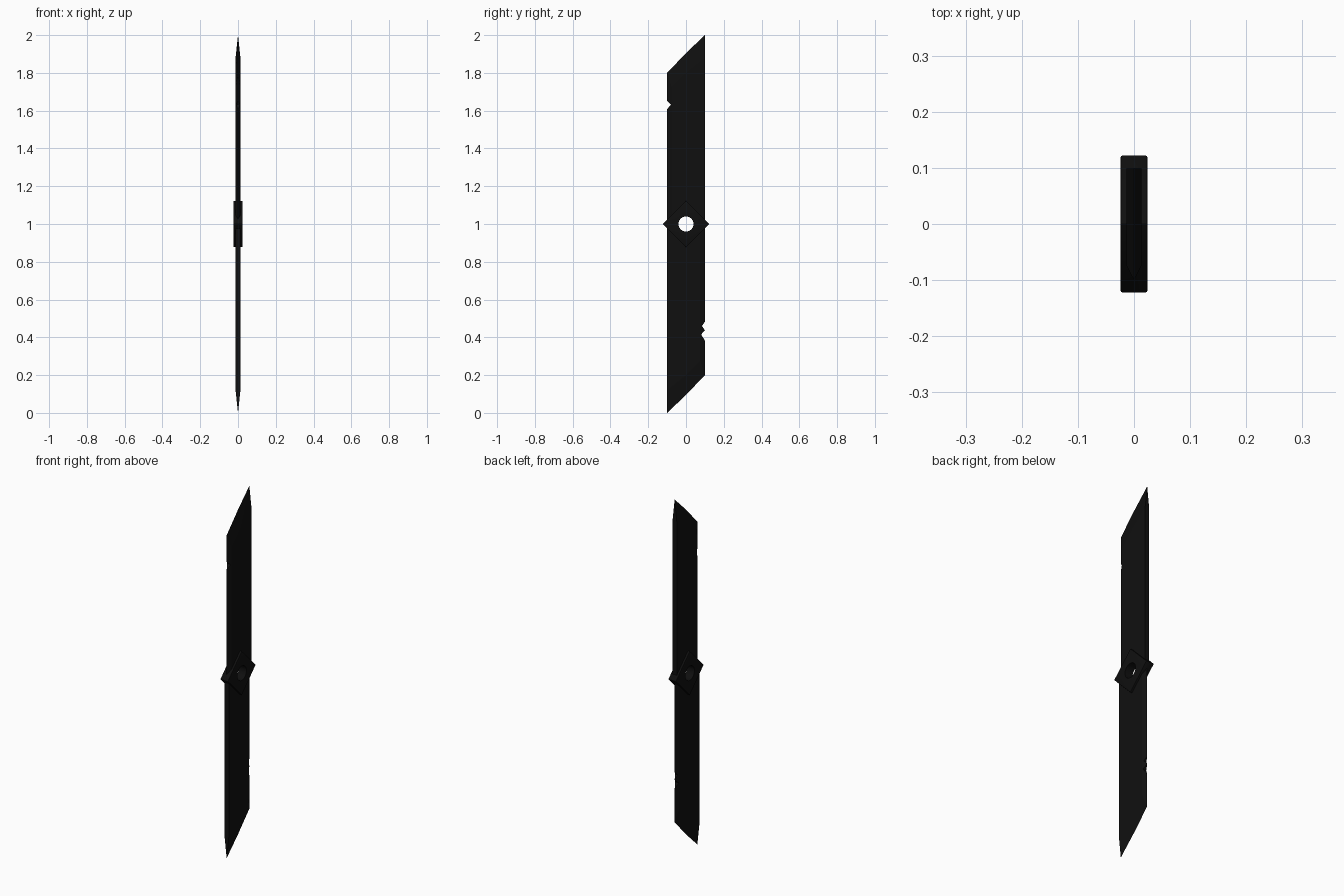
import bpy, bmesh, math
from mathutils import Matrix

cube = bpy.data.objects.get("Cube")
if cube:
    bpy.data.objects.remove(cube, do_unlink=True)


def material(name, rgb):
    m = bpy.data.materials.new(name)
    m.use_nodes = True
    m.diffuse_color = (*rgb, 1)
    m.node_tree.nodes["Principled BSDF"].inputs["Base Color"].default_value = (*rgb, 1)
    return m


black = material("blackened steel", (0.005, 0.005, 0.005))


def finish(name, bm):
    bmesh.ops.recalc_face_normals(bm, faces=bm.faces)
    mesh = bpy.data.meshes.new(name)
    bm.to_mesh(mesh)
    bm.free()
    mesh.materials.append(black)
    ob = bpy.data.objects.new(name, mesh)
    bpy.context.collection.objects.link(ob)
    return ob


def hull(name, points):
    bm = bmesh.new()
    for p in points:
        bm.verts.new(p)
    out = bmesh.ops.convex_hull(bm, input=bm.verts)
    bmesh.ops.delete(bm, geom=list({v for v in out["geom_interior"]}), context="VERTS")
    bmesh.ops.dissolve_limit(bm, angle_limit=0.01, verts=bm.verts, edges=bm.edges)
    return finish(name, bm)


def cut(ob, cutter):
    cutter.hide_render = True
    mod = ob.modifiers.new("cut", "BOOLEAN")
    mod.operation = "DIFFERENCE"
    mod.solver = "EXACT"
    mod.object = cutter
    bpy.context.view_layer.objects.active = ob
    bpy.ops.object.modifier_apply(modifier=mod.name)
    bpy.data.objects.remove(cutter, do_unlink=True)


def cut_hole(ob):
    bm = bmesh.new()
    bmesh.ops.create_cone(bm, cap_ends=True, segments=32, radius1=0.04, radius2=0.04, depth=0.2,
                          matrix=Matrix.Translation((0, 0, 1)) @ Matrix.Rotation(math.pi / 2, 4, "Y"))
    cut(ob, finish("hole_cutter", bm))


# Blades: flat cheeks ground down to a sharp edge and a slanted tip
HALF = 0.013
cheek = [(0.1, 1), (0.1, 1.88), (0, 1.80), (-0.075, 1.725), (-0.075, 1)]
rim = [(0.1, 2), (0, 1.905), (-0.1, 1.8), (-0.1, 1)]


def blade(name, flip, notches):
    def place(x, y, z):
        return (x, -y, 2 - z) if flip else (x, y, z)
    ob = hull(name, [place(s * HALF, y, z) for s in (-1, 1) for y, z in cheek]
              + [place(0, y, z) for y, z in rim])
    # Chips in the cutting edge: mouth top, deepest point, mouth bottom
    for top, (depth, mid), low in notches:
        tri = [(-0.102, top), (depth, mid), (-0.102, low)]
        cut(ob, hull("chip_cutter", [place(x, y, z) for x in (-0.1, 0.1) for y, z in tri]))
    cut_hole(ob)


blade("upper_blade", False, [(1.655, (-0.08, 1.632), 1.605)])
blade("lower_blade", True, [(1.565, (-0.084, 1.54), 1.515), (1.62, (-0.08, 1.585), 1.56)])

# Hub: bevelled diamond block with a round hole through it
bm = bmesh.new()
bmesh.ops.create_cube(bm, size=1, matrix=Matrix.Translation((0, 0, 1))
                      @ Matrix.Rotation(math.pi / 4, 4, "X") @ Matrix.Diagonal((0.048, 0.174, 0.174, 1)))
bmesh.ops.bevel(bm, geom=bm.edges[:], offset=0.003, segments=2, profile=0.5, affect="EDGES")
hub = finish("diamond_hub", bm)
cut_hole(hub)
bpy.ops.object.select_all(action="DESELECT")
hub.select_set(True)
bpy.context.view_layer.objects.active = hub
bpy.ops.object.shade_smooth_by_angle(angle=math.radians(35))
